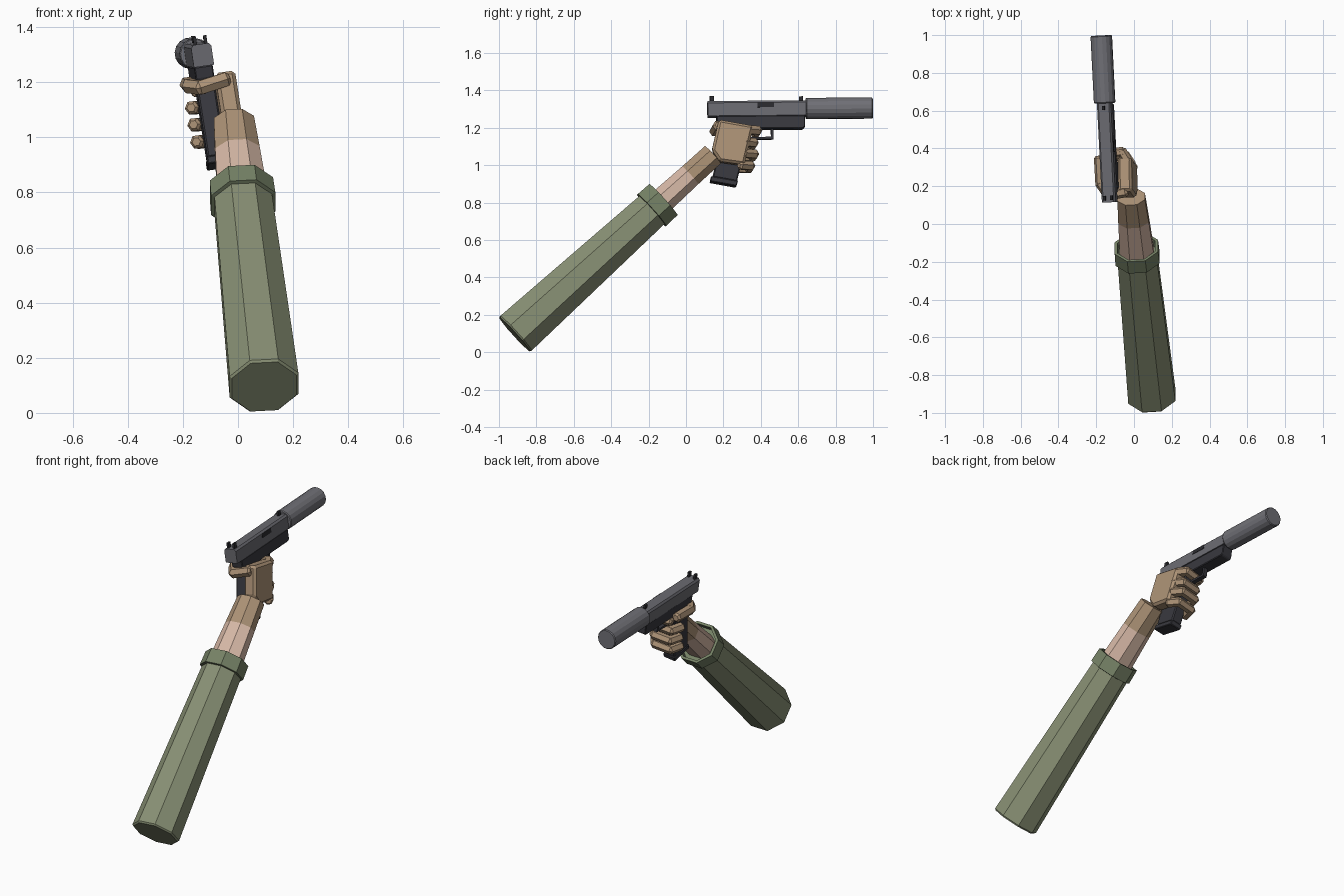
import bpy, bmesh, math
from mathutils import Vector, Matrix, Euler

cube = bpy.data.objects.get("Cube")
if cube:
    bpy.data.objects.remove(cube)


def material(name, *rgb):
    lin = [((c / 255 + 0.055) / 1.055) ** 2.4 for c in rgb] + [1]
    m = bpy.data.materials.new(name)
    m.use_nodes = True
    m.diffuse_color = lin
    m.node_tree.nodes["Principled BSDF"].inputs["Base Color"].default_value = lin
    return m


GREEN = material("sleeve green", 136, 144, 116)
CUFF = material("cuff green", 118, 130, 102)
SKIN = material("skin", 214, 184, 166)
GLOVE = material("glove tan", 172, 146, 118)
STEEL = material("slide grey", 106, 106, 112)
TUBE = material("suppressor grey", 112, 112, 118)
BLACK = material("frame black", 56, 56, 62)
DARK = material("sight black", 42, 42, 46)

# Frame of the pistol: slightly rolled and yawed, origin at the slide's rear
GUN = Matrix.Translation((-0.129, 0.115, 1.298)) @ \
    Euler((math.radians(0.5), math.radians(-8.3), math.radians(2.8)), 'XYZ').to_matrix().to_4x4()


def finish(name, bm, mats, matrix=None, bevel=0):
    bmesh.ops.recalc_face_normals(bm, faces=bm.faces)
    me = bpy.data.meshes.new(name)
    bm.to_mesh(me)
    bm.free()
    for m in mats:
        me.materials.append(m)
    ob = bpy.data.objects.new(name, me)
    bpy.context.collection.objects.link(ob)
    if matrix:
        ob.matrix_world = matrix
    if bevel:
        mod = ob.modifiers.new("edge_bevel", 'BEVEL')
        mod.width = bevel
        mod.segments = 1
    return ob


def prism(name, pts, axis, lo, hi, mat, bevel=0):
    """Extrude a 2D outline along local axis 'X' (y,z outline) or 'Y' (x,z outline)."""
    bm = bmesh.new()
    place = (lambda p, d: (d, *p)) if axis == 'X' else (lambda p, d: (p[0], d, p[1]))
    a, b = [[bm.verts.new(place(p, d)) for p in pts] for d in (lo, hi)]
    bm.faces.new(a)
    bm.faces.new(b)
    for i in range(len(pts)):
        j = (i + 1) % len(pts)
        bm.faces.new((a[i], a[j], b[j], b[i]))
    return finish(name, bm, [mat], GUN, bevel)


def box(name, x0, x1, y0, y1, z0, z1, mat, bevel=0):
    return prism(name, [(y0, z0), (y1, z0), (y1, z1), (y0, z1)], 'X', x0, x1, mat, bevel)


def loft(name, start, end, side, rings, mats, sides=8, matrix=None):
    """Rings are (t along axis, radius sideways, radius upwards, material of the next band)."""
    start, end = Vector(start), Vector(end)
    axis = (end - start).normalized()
    v = axis.cross(Vector(side)).normalized()
    u = v.cross(axis)
    bm = bmesh.new()
    loops = []
    for t, ru, rv, _ in rings:
        c = start.lerp(end, t)
        k = 1 / math.cos(math.pi / sides)
        angles = [2 * math.pi * (i + 0.5) / sides for i in range(sides)]
        loops.append([bm.verts.new(c + k * (u * ru * math.cos(a) + v * rv * math.sin(a))) for a in angles])
    for r, (a, b) in enumerate(zip(loops, loops[1:])):
        for i in range(sides):
            j = (i + 1) % sides
            bm.faces.new((a[i], a[j], b[j], b[i])).material_index = rings[r][3]
    bm.faces.new(loops[0]).material_index = rings[0][3]
    bm.faces.new(loops[-1]).material_index = rings[-1][3]
    return finish(name, bm, mats, matrix)


# Arm: sleeve, hollow cuff, bare forearm running into the glove
ELBOW, WRIST = (0.095, -0.916, 0.095), (-0.015, 0.143, 1.055)


def arm(name, rings, mats):
    loft(name, ELBOW, WRIST, (1, 0, 0), rings, mats)


arm("sleeve", [(0, 0.118, 0.118, 0), (0.006, 0.125, 0.125, 0), (0.71, 0.104, 0.1, 0)], [GREEN])
arm("sleeve_cuff", [(0.69, 0.1, 0.098, 0), (0.692, 0.117, 0.114, 0), (0.75, 0.115, 0.112, 0),
                    (0.75, 0.1, 0.098, 0), (0.715, 0.1, 0.098, 0)], [CUFF])
arm("forearm", [(0.7, 0.092, 0.07, 0), (0.885, 0.081, 0.064, 1), (1, 0.073, 0.063, 1)], [SKIN, GLOVE])

# Slide with chamfered top, ejection port and sights
half = [(0.037, -0.04), (0.037, 0.03), (0.028, 0.041)]
prism("slide", half + [(-x, z) for x, z in reversed(half)], 'Y', 0, 0.53, STEEL)
box("ejection_port", 0.034, 0.039, 0.265, 0.355, 0.004, 0.03, DARK)
for side in (-1, 1):
    box("rear_sight", side * 0.019 - 0.006, side * 0.019 + 0.006, 0.012, 0.035, 0.035, 0.07, DARK)
box("front_sight", -0.006, 0.006, 0.49, 0.512, 0.035, 0.066, DARK)

# Suppressor
loft("suppressor", (0, 0.525, 0), (0, 0.884, 0), (1, 0, 0),
     [(0, 0.052, 0.052, 0), (0.015, 0.056, 0.056, 0), (0.985, 0.056, 0.056, 0), (1, 0.052, 0.052, 0)],
     [TUBE], 16, GUN)

# Frame, grip, magazine base, trigger and guard
prism("frame", [(0.045, -0.04), (0.52, -0.04), (0.52, -0.1), (0.508, -0.11), (0.23, -0.11),
                (0.08, -0.12), (0.05, -0.085)], 'X', -0.034, 0.034, BLACK, 0.004)
prism("grip", [(0.085, -0.1), (0.225, -0.1), (0.15, -0.395), (0.02, -0.37)], 'X', -0.034, 0.034, BLACK, 0.006)
prism("magazine_base", [(0.012, -0.365), (0.156, -0.392), (0.146, -0.42), (0.006, -0.393)],
      'X', -0.037, 0.037, BLACK, 0.004)
box("guard_front", -0.012, 0.012, 0.337, 0.35, -0.163, -0.105, BLACK)
box("guard_bottom", -0.012, 0.012, 0.2, 0.35, -0.165, -0.152, BLACK)
box("trigger", -0.006, 0.006, 0.255, 0.27, -0.148, -0.105, DARK)

# Gloved palm on the outside of the grip
prism("palm", [(0.055, -0.07), (0.24, -0.105), (0.188, -0.315), (0.055, -0.295), (0.015, -0.235)],
      'X', 0.038, 0.112, GLOVE, 0.013)


def digit(name, points, r):
    """Chain of chamfered hexagonal segments."""
    for i, (a, b) in enumerate(zip(points, points[1:])):
        a, b = Vector(a), Vector(b)
        pad = (b - a).normalized() * r * 0.7
        a, b = a - pad, b + pad
        f = 0.45 * r / (b - a).length
        loft(f"{name}_{i + 1}", a, b, (0, 0, 1),
             [(0, r * 0.6, r * 0.6, 0), (f, r, r, 0), (1 - f, r, r, 0), (1, r * 0.6, r * 0.6, 0)],
             [GLOVE], 6, GUN)


# Fingers curl round the front of the grip, each one lower and further back
digit("index_finger", [(0.088, 0.215, -0.125), (0.062, 0.262, -0.125), (-0.03, 0.255, -0.128)], 0.023)
for name, y, z in (("middle_finger", 0.242, -0.19), ("ring_finger", 0.243, -0.252), ("little_finger", 0.222, -0.315)):
    digit(name, [(0.088, y - 0.05, z), (0.058, y, z), (-0.036, y - 0.005, z), (-0.056, y - 0.07, z + 0.004)], 0.023)

# Thumb wraps behind the grip and lies forward along the far side
digit("thumb", [(0.07, 0.05, -0.1), (-0.02, 0.038, -0.115), (-0.058, 0.1, -0.105), (-0.058, 0.23, -0.1)], 0.025)
